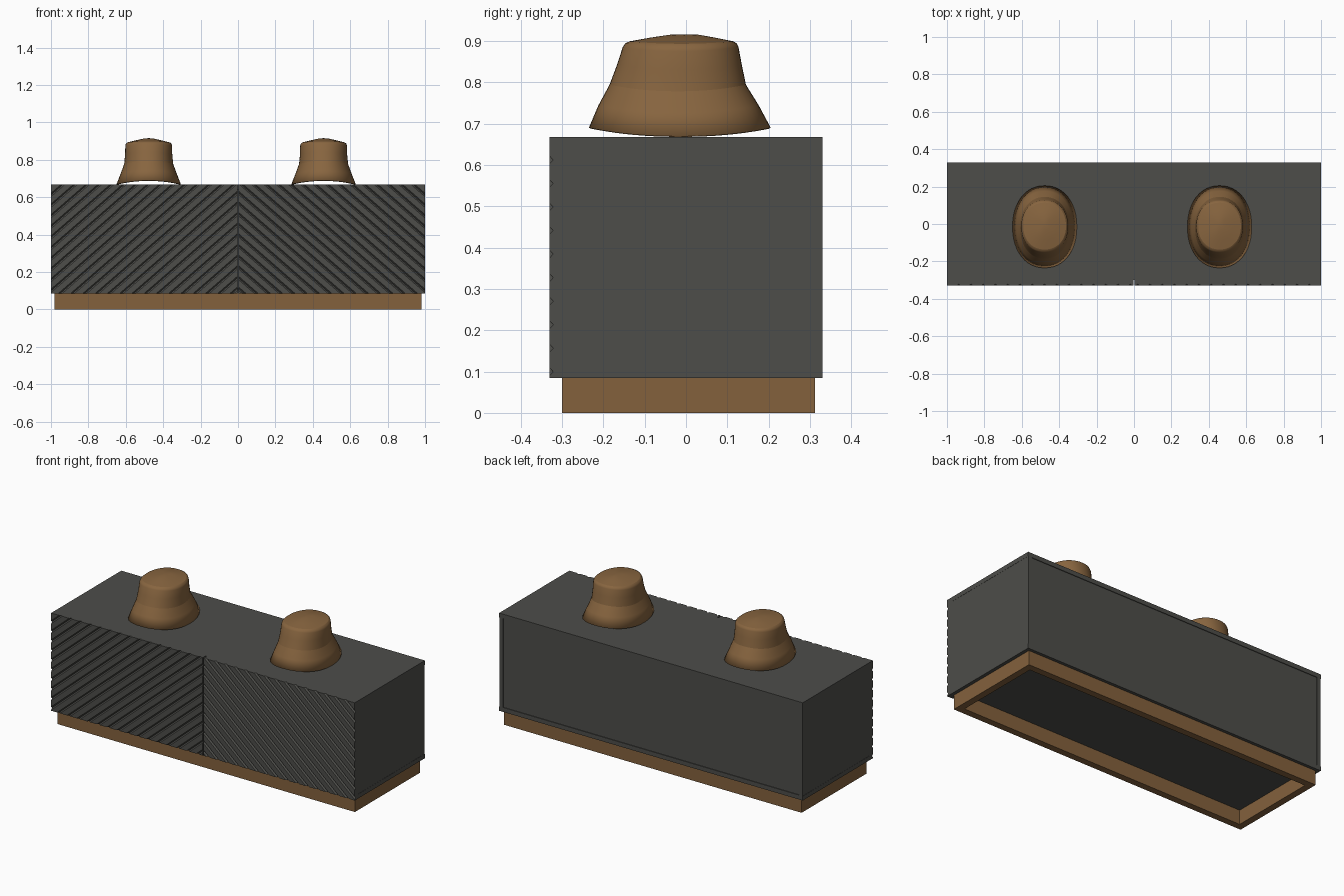
import bpy, bmesh, math
from mathutils import Vector

if "Cube" in bpy.data.objects:
    bpy.data.objects.remove(bpy.data.objects["Cube"])


def material(name, rgb):
    m = bpy.data.materials.new(name)
    m.diffuse_color = (*rgb, 1)
    m.use_nodes = True
    m.node_tree.nodes["Principled BSDF"].inputs["Base Color"].default_value = m.diffuse_color
    return m


GREY = material("charcoal paint", (0.075, 0.075, 0.068))
WOOD = material("oak", (0.23, 0.12, 0.046))
FELT = material("tan fabric", (0.245, 0.13, 0.05))


def finish(bm, name, mat):
    bmesh.ops.recalc_face_normals(bm, faces=bm.faces)
    me = bpy.data.meshes.new(name)
    bm.to_mesh(me)
    bm.free()
    me.materials.append(mat)
    ob = bpy.data.objects.new(name, me)
    bpy.context.collection.objects.link(ob)
    return ob


def box_bm(x0, x1, y0, y1, z0, z1):
    bm = bmesh.new()
    bmesh.ops.create_cube(bm, size=1)
    for v in bm.verts:
        v.co = ((x0 + x1) / 2 + v.co.x * (x1 - x0),
                (y0 + y1) / 2 + v.co.y * (y1 - y0),
                (z0 + z1) / 2 + v.co.z * (z1 - z0))
    return bm


def box(name, mat, *b):
    return finish(box_bm(*b), name, mat)


# Plinth: open frame of four bars
T = 0.04
box("plinth_front", WOOD, -0.98, 0.98, -0.30, -0.30 + T, 0, 0.085)
box("plinth_back", WOOD, -0.98, 0.98, 0.312 - T, 0.312, 0, 0.085)
for s, side in ((-1, "left"), (1, "right")):
    xs = sorted((s * 0.98, s * (0.98 - T)))
    box("plinth_" + side, WOOD, *xs, -0.30 + T, 0.312 - T, 0, 0.085)

# Cabinet carcass
box("top_panel", GREY, -1, 1, -0.30, 0.33, 0.641, 0.667)
box("bottom_panel", GREY, -1, 1, -0.30, 0.33, 0.085, 0.111)
box("back_panel", GREY, -0.974, 0.974, 0.30, 0.326, 0.111, 0.641)
for s, side in ((-1, "left"), (1, "right")):
    xs = sorted((s * 0.999, s * 0.974))
    box("side_panel_" + side, GREY, *xs, -0.30, 0.33, 0.111, 0.641)


# Doors with diagonal V grooves cut in the front face
def door(name, s):
    x0, x1 = sorted((s * 0.003, s * 1.0))
    yf = -0.33
    bm = box_bm(x0, x1, yf, -0.30, 0.085, 0.667)
    a = math.radians(41)
    n = Vector((s * math.sin(a), 0, math.cos(a)))   # across the slats
    pitch, half, depth = 0.043, 0.007, 0.009
    for i in range(1, 40):
        d = i * pitch
        for off in (-half, 0, half):
            bmesh.ops.bisect_plane(bm, geom=bm.verts[:] + bm.edges[:] + bm.faces[:],
                                   plane_co=n * (d + off), plane_no=n, dist=1e-5)
    for v in bm.verts:
        k = v.co.dot(n) / pitch
        if abs(v.co.y - yf) < 1e-4 and round(k) > 0 and abs(k - round(k)) < 1e-3:
            v.co.y += depth
    return finish(bm, name, GREY)


door("door_left", -1)
door("door_right", 1)

# Bucket hats: (rx, ry, centre y, z, front/back lift)
RINGS = [(0.172, 0.220, -0.015, 0.680, 0.010),
         (0.150, 0.194, -0.018, 0.735, 0.009),
         (0.131, 0.165, -0.020, 0.786, 0.008),
         (0.126, 0.151, -0.016, 0.836, 0.006),
         (0.125, 0.140, -0.013, 0.880, 0.005),
         (0.122, 0.135, -0.012, 0.890, 0.004),
         (0.114, 0.125, -0.011, 0.896, 0.003),
         (0.070, 0.078, -0.008, 0.906, 0.002),
         (0.030, 0.034, -0.004, 0.914, 0.001)]
SEAMS = (2, 6)
N = 48


def hat(name, cx):
    bm = bmesh.new()
    loops = []
    for rx, ry, cy, z, lift in RINGS:
        ring = []
        for i in range(N):
            t = 2 * math.pi * i / N
            c, s = math.cos(t), math.sin(t)
            p = 0.93                                # slightly squarish oval
            x = math.copysign(abs(c) ** p, c) * rx
            y = math.copysign(abs(s) ** p, s) * ry
            ring.append(bm.verts.new((cx + x, cy + y, z - lift * math.cos(2 * t))))
        loops.append(ring)
    for a, b in zip(loops, loops[1:]):
        for i in range(N):
            j = (i + 1) % N
            bm.faces.new((a[i], a[j], b[j], b[i]))
    tip = bm.verts.new((cx, -0.004, 0.916))
    for i in range(N):
        bm.faces.new((loops[-1][i], loops[-1][(i + 1) % N], tip))
    for f in bm.faces:
        f.smooth = True
    for k in SEAMS:
        for i in range(N):
            bm.edges.get((loops[k][i], loops[k][(i + 1) % N])).smooth = False
    ob = finish(bm, name, FELT)
    mod = ob.modifiers.new("thickness", "SOLIDIFY")
    mod.thickness = 0.006
    mod.offset = -1


hat("hat_left", -0.4775)
hat("hat_right", 0.4575)
